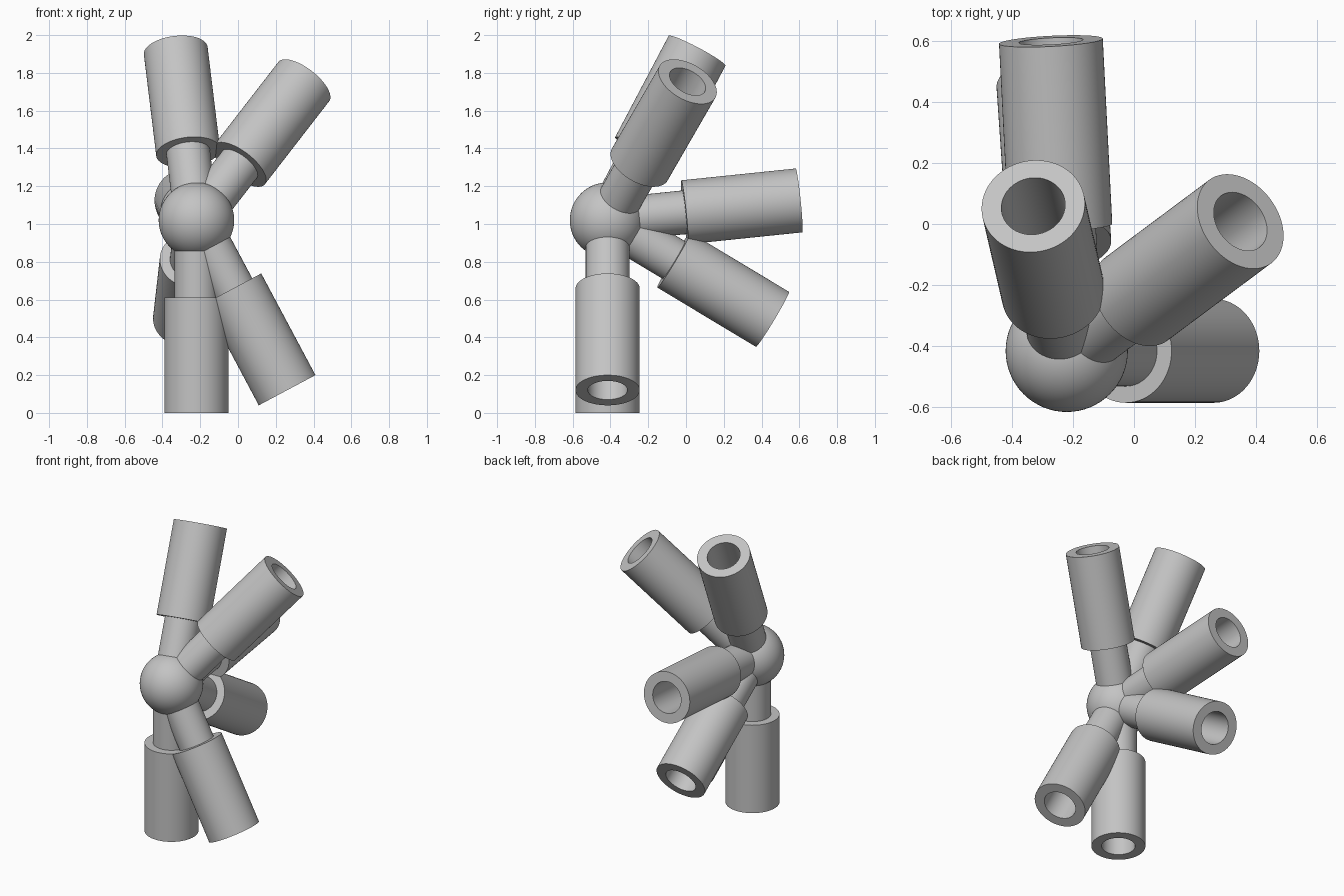
import bpy, bmesh, math
from mathutils import Vector

cube = bpy.data.objects.get("Cube")
if cube:
    bpy.data.objects.remove(cube, do_unlink=True)

grey = bpy.data.materials.new("plain grey")
grey.use_nodes = True
colour = (0.55, 0.55, 0.55, 1)
grey.diffuse_color = colour
grey.node_tree.nodes["Principled BSDF"].inputs["Base Color"].default_value = colour

HUB = Vector((-0.22, -0.415, 1.02))
HUB_R, NECK_R, TUBE_R, BORE_R = 0.2, 0.116, 0.17, 0.105
NECK_START, SHOULDER, FLOOR, MOUTH = 0.1, 0.41, 0.45, 1.02


def smooth(obj):
    bpy.ops.object.select_all(action='DESELECT')
    obj.select_set(True)
    bpy.context.view_layer.objects.active = obj
    bpy.ops.object.shade_smooth_by_angle(angle=math.radians(30))


def socket(name, direction):
    """Neck, shoulder and hollow tube turned as one profile about the arm axis."""
    profile = [(0, NECK_START), (NECK_R, NECK_START), (NECK_R, SHOULDER),
               (TUBE_R, SHOULDER), (TUBE_R, MOUTH), (BORE_R, MOUTH),
               (BORE_R, FLOOR), (0, FLOOR)]
    bm = bmesh.new()
    verts = [bm.verts.new((r, 0, z)) for r, z in profile]
    edges = [bm.edges.new(pair) for pair in zip(verts, verts[1:])]
    bmesh.ops.spin(bm, geom=verts + edges, cent=(0, 0, 0), axis=(0, 0, 1),
                   angle=math.tau, steps=64, use_duplicate=False)
    bmesh.ops.remove_doubles(bm, verts=bm.verts, dist=0.0001)
    bmesh.ops.recalc_face_normals(bm, faces=bm.faces)
    mesh = bpy.data.meshes.new(name)
    bm.to_mesh(mesh)
    bm.free()
    mesh.materials.append(grey)
    obj = bpy.data.objects.new(name, mesh)
    bpy.context.collection.objects.link(obj)
    obj.location = HUB
    obj.rotation_euler = Vector(direction).to_track_quat('Z', 'Y').to_euler()
    smooth(obj)


# Central ball
bpy.ops.mesh.primitive_uv_sphere_add(segments=64, ring_count=32, radius=HUB_R, location=HUB)
hub = bpy.context.object
hub.name = "hub_ball"
hub.data.materials.append(grey)
smooth(hub)

# Sockets radiating from the ball
ARMS = {
    "bottom_socket": (0, 0, -1),
    "lower_left_socket": (0.48, 0, -0.9),
    "upper_left_socket": (0.573, 0.427, 0.74),
    "top_socket": (-0.11, 0.475, 0.9),
    "back_socket": (-0.052, 1.015, 0.105),
    "lower_back_socket": (-0.06, 0.87, -0.523),
}
for name, direction in ARMS.items():
    socket(name, direction)
